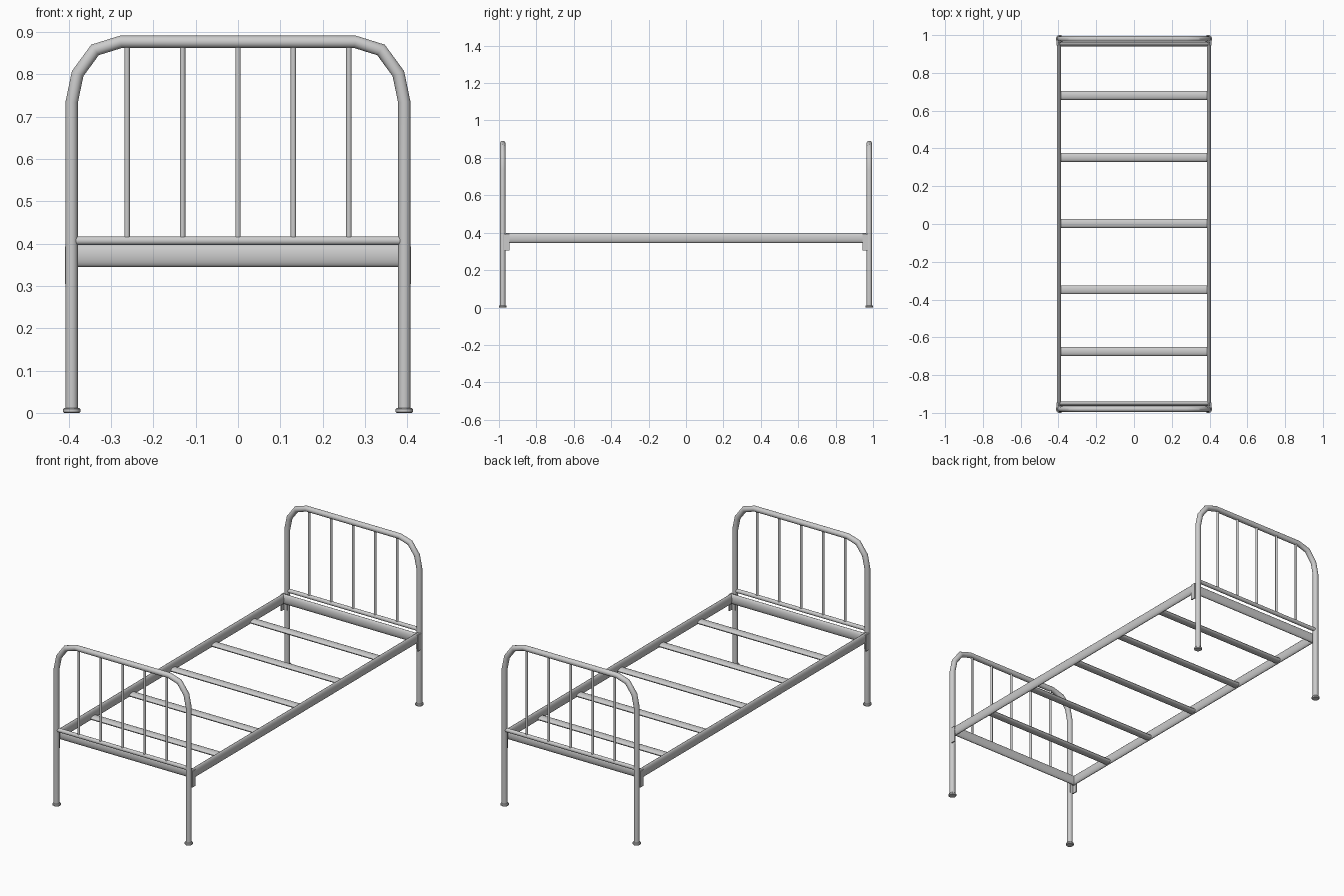
import bpy, bmesh, math
from mathutils import Vector

if "Cube" in bpy.data.objects:
    bpy.data.objects.remove(bpy.data.objects["Cube"])


def finish(name, bm):
    bmesh.ops.recalc_face_normals(bm, faces=bm.faces)
    me = bpy.data.meshes.new(name)
    bm.to_mesh(me)
    bm.free()
    ob = bpy.data.objects.new(name, me)
    bpy.context.collection.objects.link(ob)
    bpy.ops.object.select_all(action='DESELECT')
    ob.select_set(True)
    bpy.context.view_layer.objects.active = ob
    bpy.ops.object.shade_smooth_by_angle(angle=math.radians(35))
    return ob


def tube(name, path, b, r_side, r_b, sides=20):
    """Sweep an ellipse along a planar path (plane normal b) with mitred bends."""
    pts, b = [Vector(p) for p in path], Vector(b)
    bm = bmesh.new()
    rings = []
    for i, p in enumerate(pts):
        t0 = (p - pts[i - 1]).normalized() if i else (pts[1] - p).normalized()
        t1 = (pts[i + 1] - p).normalized() if i < len(pts) - 1 else t0
        t = (t0 + t1).normalized()
        side = b.cross(t) / t.dot(t0)
        rings.append([bm.verts.new(p + side * r_side * math.cos(a) + b * r_b * math.sin(a))
                      for a in (2 * math.pi * k / sides for k in range(sides))])
    for r0, r1 in zip(rings, rings[1:]):
        for k in range(sides):
            j = (k + 1) % sides
            bm.faces.new((r0[k], r0[j], r1[j], r1[k]))
    bm.faces.new(rings[0])
    bm.faces.new(rings[-1])
    return finish(name, bm)


def prism(name, outline, z0, z1):
    bm = bmesh.new()
    f = bm.faces.new([bm.verts.new((x, y, z0)) for x, y in outline])
    ext = bmesh.ops.extrude_face_region(bm, geom=[f])
    verts = [v for v in ext['geom'] if isinstance(v, bmesh.types.BMVert)]
    bmesh.ops.translate(bm, verts=verts, vec=(0, 0, z1 - z0))
    return finish(name, bm)


def foot(name, x, y):
    # Rubber cap with softened edges
    bm = bmesh.new()
    rings = []
    for r, z in ((0.018, 0), (0.0203, 0.002), (0.0203, 0.009), (0.018, 0.012)):
        rings.append([bm.verts.new((x + r * math.cos(a), y + r * math.sin(a), z))
                      for a in (2 * math.pi * k / 20 for k in range(20))])
    for r0, r1 in zip(rings, rings[1:]):
        for k in range(20):
            j = (k + 1) % 20
            bm.faces.new((r0[k], r0[j], r1[j], r1[k]))
    bm.faces.new(rings[0])
    bm.faces.new(rings[-1])
    finish(name, bm)


X, Y = 0.393, 0.98
bend = [(X, 0.003), (X, 0.735), (0.379, 0.802), (0.338, 0.858), (0.277, 0.877)]

for label, s in (("foot_end", -1), ("head_end", 1)):
    y = s * Y
    # Bent hoop forming both legs and the top bar
    path = [(-x, y, z) for x, z in bend] + [(x, y, z) for x, z in reversed(bend)]
    tube(label + "_hoop", path, (0, 1, 0), 0.0145, 0.0145)
    # Lower rail and spindles
    tube(label + "_lower_rail", [(-0.383, y, 0.407), (0.383, y, 0.407)], (0, 1, 0), 0.0105, 0.0105)
    for i in range(-2, 3):
        tube(label + "_spindle", [(0.131 * i, y, 0.41), (0.131 * i, y, 0.872)], (0, 1, 0), 0.0065, 0.0065, 14)
    # Oval cross beam of the base frame
    tube(label + "_cross_beam", [(-0.392, s * 0.952, 0.3715), (0.392, s * 0.952, 0.3715)],
         (0, 1, 0), 0.0265, 0.0115)
    for m in (-1, 1):
        foot(label + "_foot_cap", m * X, y)
        # Angle bracket joining frame and leg
        prism(label + "_bracket",
              [(m * px, s * py) for px, py in ((0.409, 0.944), (0.409, 0.972), (0.384, 0.972),
                                               (0.384, 0.966), (0.403, 0.966), (0.403, 0.944))],
              0.305, 0.393)

# Oval side rails
for m in (-1, 1):
    tube("side_rail", [(m * 0.397, -0.963, 0.3715), (m * 0.397, 0.963, 0.3715)], (1, 0, 0), 0.0265, 0.011)

# Flat oval slats
for y in (-0.675, -0.348, 0.003, 0.353, 0.681):
    tube("slat", [(-0.392, y, 0.357), (0.392, y, 0.357)], (0, 1, 0), 0.011, 0.0235)
